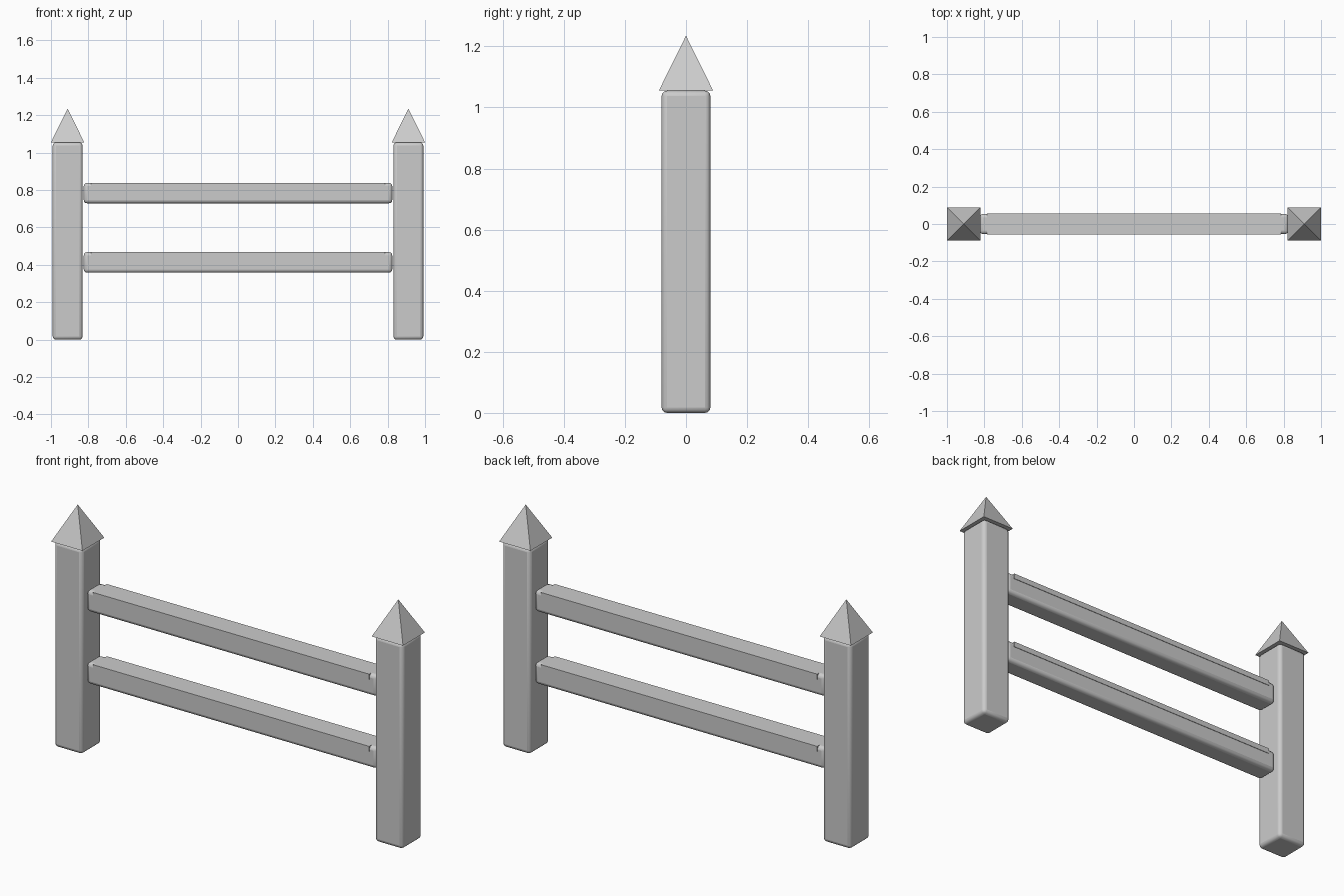
import bpy, math

if "Cube" in bpy.data.objects:
    bpy.data.objects.remove(bpy.data.objects["Cube"])

def box(name, size, loc, bevel=0.0):
    bpy.ops.mesh.primitive_cube_add(size=1, location=loc)
    o = bpy.context.object
    o.name = name
    o.scale = size
    bpy.ops.object.transform_apply(location=False, rotation=False, scale=True)
    if bevel:
        m = o.modifiers.new("rounded_edges", 'BEVEL')
        m.width = bevel
        m.segments = 3
        bpy.ops.object.shade_smooth_by_angle(angle=math.radians(35))
    return o

# Posts with pointed four-sided caps
POST_X, POST_H = 0.911, 1.055
CAP_W, CAP_H = 0.178, 0.18
for side, s in (("left", -1), ("right", 1)):
    box(f"{side}_post", (0.16, 0.16, POST_H), (s * POST_X, 0, POST_H / 2), 0.018)
    bpy.ops.mesh.primitive_cone_add(
        vertices=4, radius1=CAP_W / math.sqrt(2), radius2=0, depth=CAP_H,
        location=(s * POST_X, 0, POST_H + CAP_H / 2), rotation=(0, 0, math.pi / 4))
    bpy.context.object.name = f"{side}_post_cap"

# Horizontal rails, each with a thin strip just proud of its upper edges
for label, z in (("lower", 0.413), ("upper", 0.784)):
    box(f"{label}_rail", (1.65, 0.108, 0.11), (0, 0, z), 0.018)
    box(f"{label}_rail_strip", (1.57, 0.113, 0.027), (0, 0, z + 0.0415))
